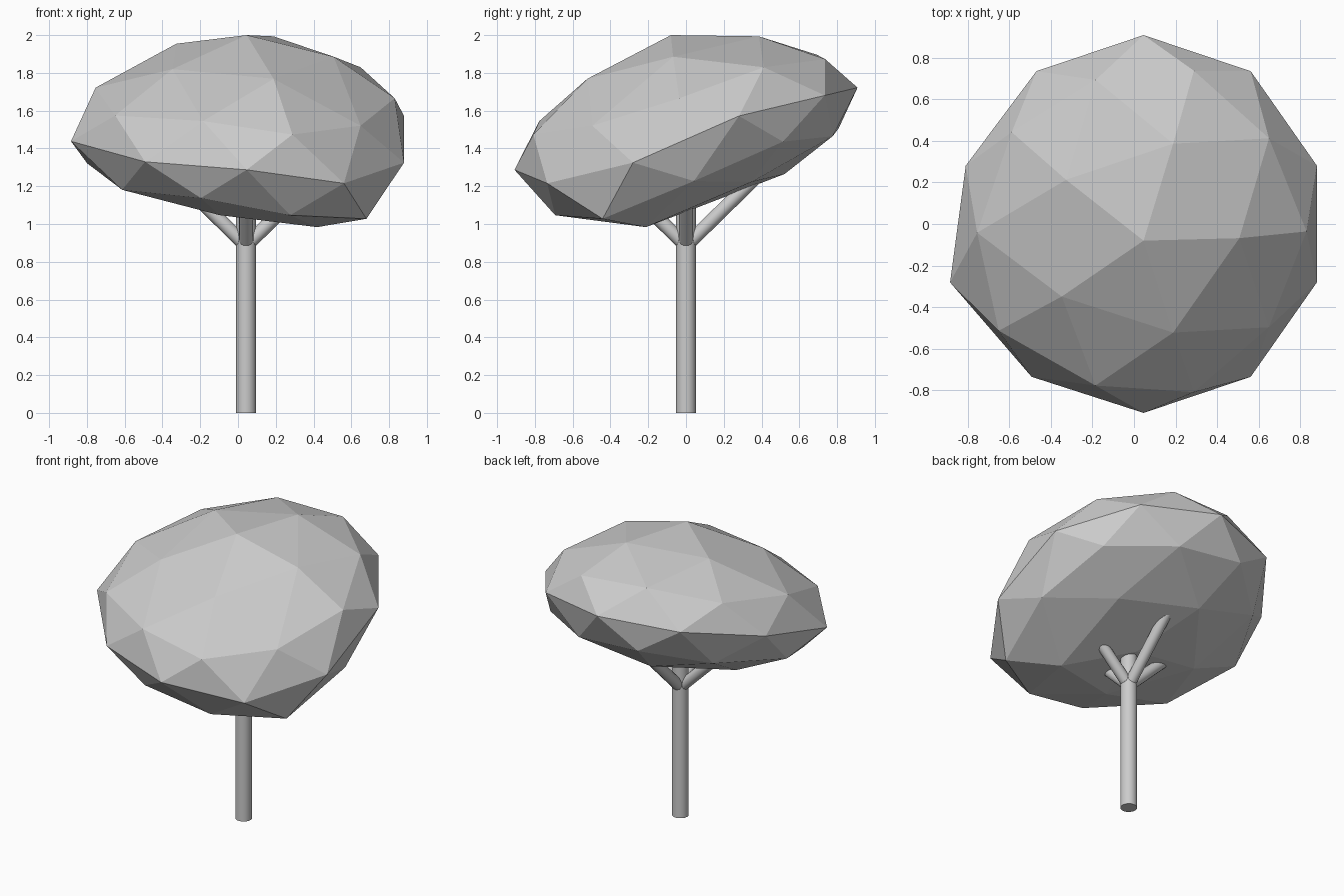
import bpy, bmesh
from mathutils import Vector

if "Cube" in bpy.data.objects:
    bpy.data.objects.remove(bpy.data.objects["Cube"])

TX = 0.043  # trunk axis


def finish(bm, name, smooth=False):
    me = bpy.data.meshes.new(name)
    bm.to_mesh(me)
    bm.free()
    ob = bpy.data.objects.new(name, me)
    bpy.context.collection.objects.link(ob)
    if smooth:
        bpy.ops.object.select_all(action='DESELECT')
        ob.select_set(True)
        bpy.context.view_layer.objects.active = ob
        bpy.ops.object.shade_smooth_by_angle()
    return ob


def rod(name, a, b, r, sides=16):
    a, b = Vector(a), Vector(b)
    bm = bmesh.new()
    bmesh.ops.create_cone(bm, cap_ends=True, segments=sides, radius1=r,
                          radius2=r, depth=(b - a).length)
    rot = (b - a).to_track_quat('Z', 'Y').to_matrix().to_4x4()
    bm.transform(rot)
    bmesh.ops.translate(bm, verts=bm.verts, vec=(a + b) / 2)
    return finish(bm, name, True)


# trunk
rod("trunk", (TX, 0, 0), (TX, 0, 1.2), 0.053)

# four forked branches running up into the crown
for label, dx, dy, reach in (("left", -1, 0, 0.3), ("right", 1, 0, 0.3),
                             ("front", 0, -1, 0.3), ("back", 0, 1, 0.42)):
    rod(label + "_branch", (TX, 0, 0.885),
        (TX + dx * reach, dy * reach, 0.885 + reach * 0.98), 0.037)

# crown: faceted, flattened and tilted ball
bm = bmesh.new()
bmesh.ops.create_icosphere(bm, subdivisions=2, radius=1)
for v in bm.verts:
    x, y, z = v.co
    v.co = (0.046 + 0.876 * x, 0.908 * y - 0.08 * z, 1.505 + 0.217 * y + 0.41 * z)

# crown: soft pulls giving the irregular outline
pulls = [((0.046, -0.08, 1.915), (0, 0, 0.085)),
         ((0.68, -0.44, 1.208), (0, 0, -0.18)),
         ((-0.787, -0.28, 1.438), (-0.097, 0, 0))]
base = [v.co.copy() for v in bm.verts]
for centre, move in pulls:
    for v, p in zip(bm.verts, base):
        t = max(0, 1 - (p - Vector(centre)).length / 0.83)
        v.co += Vector(move) * (3 * t * t - 2 * t ** 3)
finish(bm, "crown")
